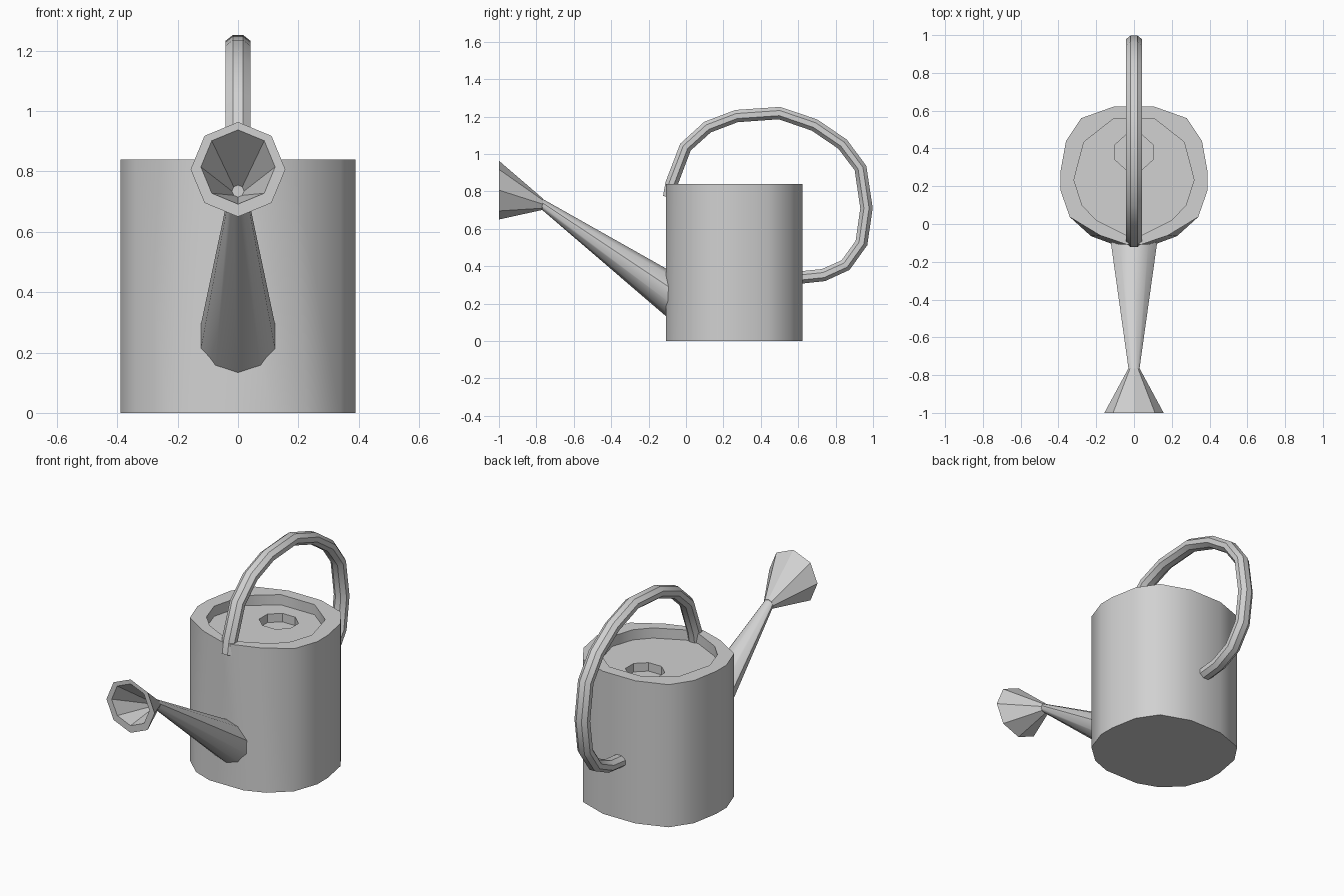
import bpy, bmesh
from math import sin, cos, pi, radians
from mathutils import Vector

cube = bpy.data.objects.get("Cube")
if cube:
    bpy.data.objects.remove(cube)

GREY = (0.64, 0.64, 0.64, 1)
metal = bpy.data.materials.new("grey_metal")
metal.use_nodes = True
metal.diffuse_color = GREY
metal.node_tree.nodes["Principled BSDF"].inputs["Base Color"].default_value = GREY


def loft(bm, rings, cap_start=True, cap_end=True):
    """Skin a list of equal-length rings; return the vertex rings."""
    loops = [[bm.verts.new(p) for p in ring] for ring in rings]
    for a, b in zip(loops, loops[1:]):
        for i in range(len(a)):
            j = (i + 1) % len(a)
            bm.faces.new((a[i], a[j], b[j], b[i]))
    if cap_start:
        bm.faces.new(loops[0])
    if cap_end:
        bm.faces.new(loops[-1])
    return loops


def finish(bm, name, angle):
    bmesh.ops.recalc_face_normals(bm, faces=bm.faces[:])
    mesh = bpy.data.meshes.new(name)
    bm.to_mesh(mesh)
    bm.free()
    mesh.materials.append(metal)
    obj = bpy.data.objects.new(name, mesh)
    bpy.context.collection.objects.link(obj)
    bpy.ops.object.select_all(action='DESELECT')
    obj.select_set(True)
    bpy.context.view_layer.objects.active = obj
    bpy.ops.object.shade_smooth_by_angle(angle=radians(angle))


def mirrored(half, z):
    return [(x, y, z) for x, y in half] + [(-x, y, z) for x, y in reversed(half)]


def upright_ring(sides, y, z, r):
    """Ring facing the front with a corner at the top."""
    return [(r * sin(2 * pi * i / sides), y, z + r * cos(2 * pi * i / sides))
            for i in range(sides)]


# Body with a raised rim and sunken lid
sides = [(.106, .622), (.28, .56), (.36, .44), (.39, .275), (.39, .18), (.34, .037)]
base = sides + [(.228, -.064), (.11, -.108)]
top = sides + [(.18, -.06), (.04, -.108)]
lid = [(.11, .556), (.188, .495), (.265, .434), (.292, .333),
       (.318, .233), (.275, .1), (.2, .02), (.04, -.06)]
LID_Z = .78
bm = bmesh.new()
outer = loft(bm, [mirrored(base, 0), mirrored(top, .84),
                  mirrored(lid, .84), mirrored(lid, LID_Z)], cap_end=False)

# Filling well in the lid
well = [[(.11 * cos(pi / 8 + i * pi / 4), .38 + .1 * sin(pi / 8 + i * pi / 4), z)
         for i in range(8)] for z in (LID_Z, LID_Z - .05)]
inner = loft(bm, well, cap_start=False)
edges = [bm.edges.get((ring[i], ring[i - 1]))
         for ring in (outer[-1], inner[0]) for i in range(len(ring))]
bmesh.ops.triangle_fill(bm, edges=edges, use_beauty=True, normal=(0, 0, 1))
finish(bm, "body", 40)

# Tapered spout
bm = bmesh.new()
loft(bm, [upright_ring(10, -.05, .22, .136), upright_ring(10, -.77, .732, .03)])
finish(bm, "spout", 40)

# Flared, hollow spout mouth
bm = bmesh.new()
loft(bm, [upright_ring(8, -.765, .732, .03), upright_ring(8, -1, .807, .157),
          upright_ring(8, -1, .815, .123), upright_ring(8, -.79, .735, .02)])
finish(bm, "spout_mouth", 30)

# Arched handle swept along a path in the middle plane
path = [Vector((0, y, z)) for y, z in (
    (-.09, .77), (-.078, .84), (-.003, 1.037), (.115, 1.144), (.27, 1.203),
    (.5, 1.219), (.687, 1.155), (.837, 1.053), (.933, .925), (.965, .711),
    (.938, .524), (.853, .406), (.735, .353), (.612, .34), (.57, .338))]
rings = []
for i, p in enumerate(path):
    along = (path[min(i + 1, len(path) - 1)] - path[max(i - 1, 0)]).normalized()
    out = Vector((0, -along.z, along.y))
    rings.append([p + Vector((.045 * cos(a), 0, 0)) + out * (.036 * sin(a))
                  for a in (pi / 8 + k * pi / 4 for k in range(8))])
bm = bmesh.new()
loft(bm, rings)
finish(bm, "handle", 30)
